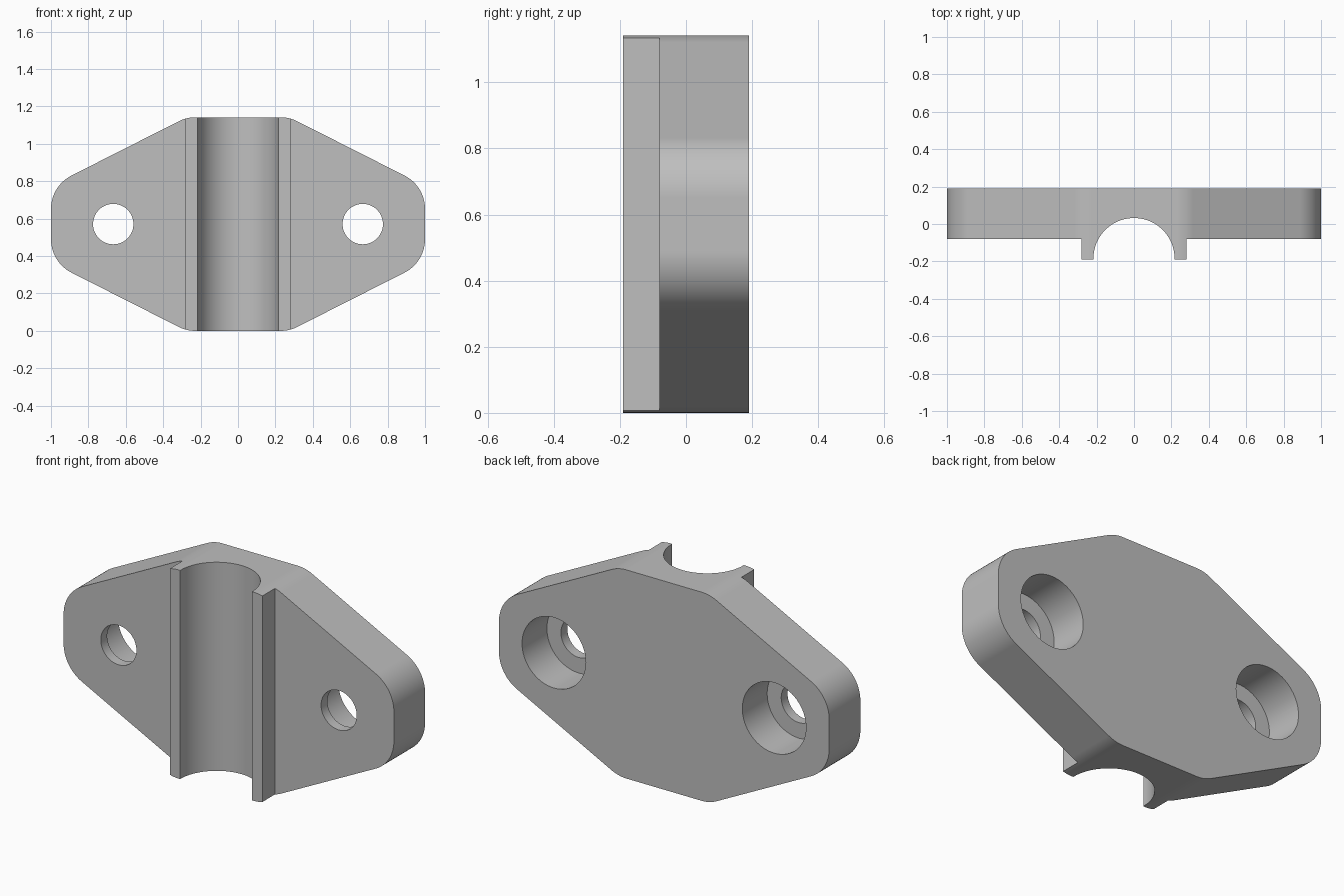
import bpy
import bmesh
from math import cos, sin, pi, tan
from mathutils import Vector

if "Cube" in bpy.data.objects:
    bpy.data.objects.remove(bpy.data.objects["Cube"])

HEIGHT = 1.142
MID = HEIGHT / 2
BACK, FRONT, PLATE_FRONT = 0.19, -0.19, -0.08
FILLET = 0.2

grey = bpy.data.materials.new("plain grey")
grey.use_nodes = True
colour = (0.52, 0.52, 0.52, 1)
grey.diffuse_color = colour
grey.node_tree.nodes["Principled BSDF"].inputs["Base Color"].default_value = colour


def prism(name, points, offset):
    """Extrude a closed loop of 3D points along the offset."""
    bm = bmesh.new()
    face = bm.faces.new([bm.verts.new(p) for p in points])
    result = bmesh.ops.extrude_face_region(bm, geom=[face], use_keep_orig=True)
    moved = [v for v in result["geom"] if isinstance(v, bmesh.types.BMVert)]
    bmesh.ops.translate(bm, verts=moved, vec=offset)
    bmesh.ops.recalc_face_normals(bm, faces=bm.faces)
    mesh = bpy.data.meshes.new(name)
    bm.to_mesh(mesh)
    bm.free()
    mesh.materials.append(grey)
    obj = bpy.data.objects.new(name, mesh)
    bpy.context.collection.objects.link(obj)
    return obj


def circle(x, y, radius, count=64):
    angles = [2 * pi * i / count for i in range(count)]
    return [(x + radius * cos(a), y, MID + radius * sin(a)) for a in angles]


def fillet(corners, radius, steps=14):
    """Replace every corner of a convex outline by a tangent arc."""
    out = []
    for i, c in enumerate(corners):
        a = (corners[i - 1] - c).normalized()
        b = (corners[(i + 1) % len(corners)] - c).normalized()
        turn = pi - a.angle(b)
        start = c + a * radius * tan(turn / 2)
        centre = c + (a + b).normalized() * radius / cos(turn / 2)
        u, v = start - centre, -a * radius
        for k in range(steps + 1):
            t = turn * k / steps
            out.append(centre + u * cos(t) + v * sin(t))
    return out


def boolean(obj, cutter, operation):
    mod = obj.modifiers.new(operation.title(), "BOOLEAN")
    mod.operation, mod.object, mod.solver = operation, cutter, "EXACT"
    bpy.context.view_layer.objects.active = obj
    bpy.ops.object.modifier_apply(modifier=mod.name)
    bpy.data.objects.remove(cutter)


# Eight-sided plate outline with rounded corners
quarter = [(1, 0.204), (0.275, MID)]
corners = [Vector((x, 0, MID + z)) for x, z in quarter]
corners += [Vector((-x, 0, MID + z)) for x, z in reversed(quarter)]
corners += [Vector((-x, 0, MID - z)) for x, z in quarter]
corners += [Vector((x, 0, MID - z)) for x, z in reversed(quarter)]
body = prism("clamp_plate", [p + Vector((0, FRONT, 0)) for p in fillet(corners, FILLET)],
             (0, BACK - FRONT, 0))

# Cross-section with two lips and a half-round channel
section = [(1.2, BACK + 0.1), (1.2, PLATE_FRONT), (0.28, PLATE_FRONT),
           (0.28, FRONT - 0.1), (0.217, FRONT - 0.1)]
arc = [(0.217 * cos(pi * i / 48), -0.185 + 0.217 * sin(pi * i / 48)) for i in range(49)]
loop = section + arc + [(-x, y) for x, y in reversed(section)]
boolean(body, prism("section", [(x, y, -0.1) for x, y in loop], (0, 0, HEIGHT + 0.2)),
        "INTERSECT")

# Screw holes, counterbored from the back
for side in (-1, 1):
    x = side * 0.667
    boolean(body, prism("screw_hole", circle(x, -0.3, 0.108), (0, 0.6, 0)), "DIFFERENCE")
    boolean(body, prism("counterbore", circle(x, -0.025, 0.193), (0, 0.4, 0)), "DIFFERENCE")

# Smooth the curved walls and keep the flats flat
bpy.ops.object.select_all(action="DESELECT")
body.select_set(True)
bpy.context.view_layer.objects.active = body
bpy.ops.object.shade_smooth_by_angle(angle=pi / 6)
weighted = body.modifiers.new("Flat normals", "WEIGHTED_NORMAL")
weighted.keep_sharp = True
